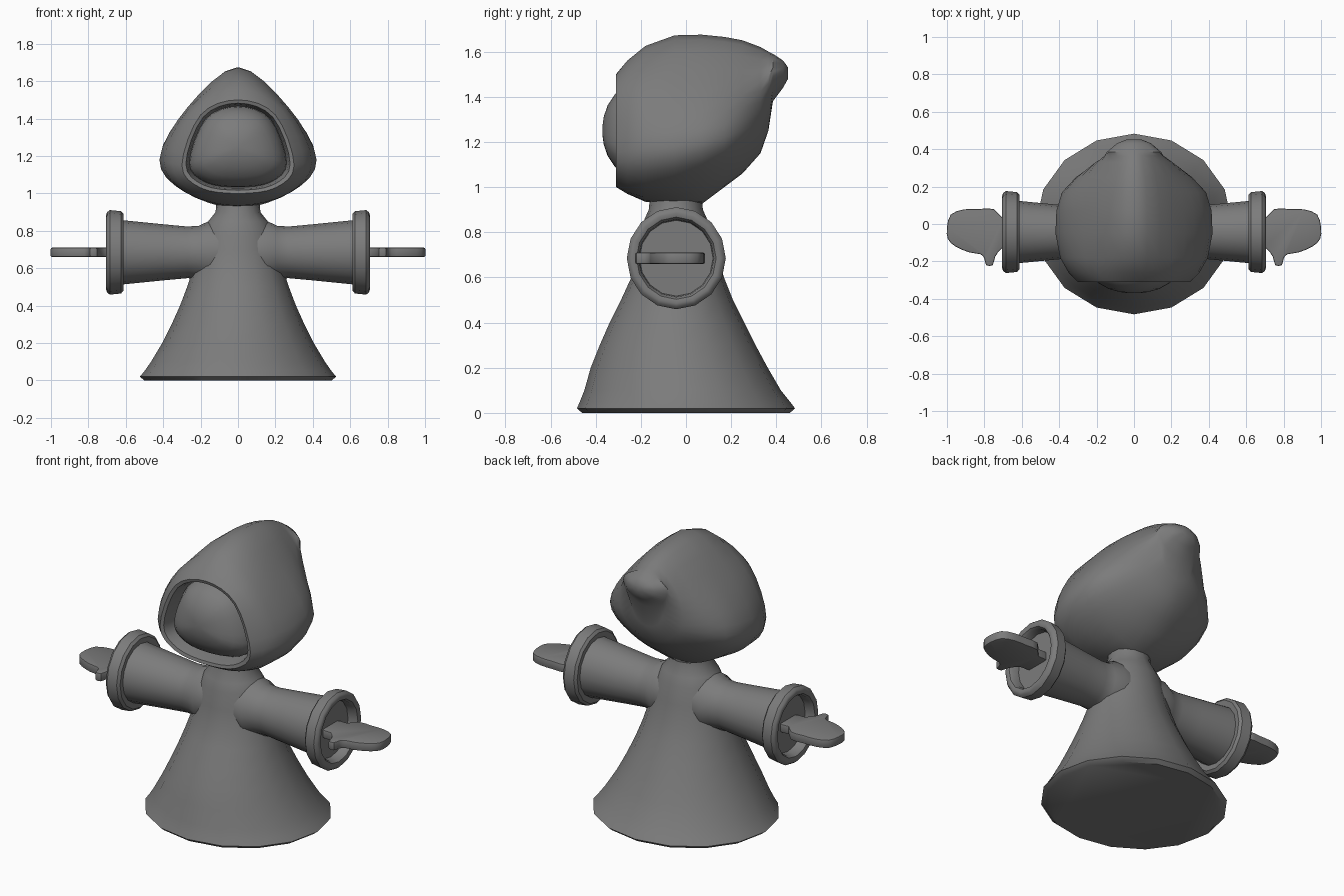
import bpy, bmesh, math
from mathutils import Vector

if "Cube" in bpy.data.objects:
    bpy.data.objects.remove(bpy.data.objects["Cube"])

grey = bpy.data.materials.new("charcoal cloth")
grey.diffuse_color = (0.2, 0.2, 0.2, 1)
grey.use_nodes = True
grey.node_tree.nodes["Principled BSDF"].inputs["Base Color"].default_value = grey.diffuse_color


def finish(name, bm, angle=40):
    """Turn a bmesh into a smooth-shaded object."""
    bmesh.ops.remove_doubles(bm, verts=bm.verts, dist=0.0005)
    bmesh.ops.recalc_face_normals(bm, faces=bm.faces)
    me = bpy.data.meshes.new(name)
    bm.to_mesh(me)
    bm.free()
    me.materials.append(grey)
    ob = bpy.data.objects.new(name, me)
    bpy.context.collection.objects.link(ob)
    bpy.ops.object.select_all(action='DESELECT')
    ob.select_set(True)
    bpy.context.view_layer.objects.active = ob
    bpy.ops.object.shade_smooth_by_angle(angle=math.radians(angle))
    return ob


def loft(name, rings, cap_start=True, cap_end=True, angle=40):
    """Skin a list of equal-length rings."""
    bm = bmesh.new()
    rows = [[bm.verts.new(p) for p in r] for r in rings]
    n = len(rows[0])
    for a, b in zip(rows, rows[1:]):
        for i in range(n):
            j = (i + 1) % n
            bm.faces.new((a[i], a[j], b[j], b[i]))
    if cap_start:
        bm.faces.new(rows[0])
    if cap_end:
        bm.faces.new(rows[-1])
    return finish(name, bm, angle)


def spline(points, steps):
    """Closed Catmull-Rom curve through the points."""
    out, n = [], len(points)
    for i in range(n):
        p0, p1, p2, p3 = (Vector(points[(i + k) % n]) for k in (-1, 0, 1, 2))
        for s in range(steps):
            t = s / steps
            out.append(0.5 * (2 * p1 + (p2 - p0) * t + (2 * p0 - 5 * p1 + 4 * p2 - p3) * t * t
                              + (3 * p1 - p0 - 3 * p2 + p3) * t ** 3))
    return out


def circle(n):
    return [(math.cos(2 * math.pi * i / n), math.sin(2 * math.pi * i / n)) for i in range(n)]


# Robe: z, x radius, y radius, y centre
robe = [(0, .50, .46, 0), (.02, .525, .483, 0), (.05, .50, .465, -.005), (.1, .465, .435, -.015),
        (.2, .405, .392, -.03), (.3, .355, .345, -.037), (.4, .31, .298, -.04), (.5, .272, .248, -.04),
        (.6, .24, .205, -.037), (.7, .215, .18, -.04), (.8, .19, .16, -.042), (.85, .16, .142, -.045),
        (.9, .12, .12, -.045), (.95, .115, .115, -.045)]
loft("robe", [[(rx * c, yc + ry * s, z) for c, s in circle(16)] for z, rx, ry, yc in robe])

# Hood: y, bottom z, low side x z, widest x z, upper side x z, top z
hood = [(-.31, 1.00, .20, 1.03, .30, 1.15, .20, 1.42, 1.50),
        (-.26, .97, .24, 1.01, .35, 1.16, .24, 1.44, 1.56),
        (-.18, .935, .27, 1.00, .395, 1.17, .265, 1.45, 1.625),
        (-.05, .92, .29, 1.01, .42, 1.18, .27, 1.46, 1.672),
        (.07, .925, .28, 1.03, .415, 1.20, .265, 1.46, 1.675),
        (.17, 1.00, .25, 1.07, .385, 1.22, .25, 1.46, 1.665),
        (.25, 1.06, .19, 1.12, .31, 1.25, .22, 1.46, 1.65),
        (.33, 1.15, .12, 1.19, .20, 1.29, .18, 1.47, 1.62),
        (.365, 1.25, .07, 1.28, .11, 1.36, .155, 1.49, 1.60),
        (.385, 1.38, .07, 1.40, .13, 1.45, .135, 1.53, 1.59),
        (.43, 1.44, .05, 1.45, .09, 1.48, .08, 1.53, 1.56),
        (.452, 1.48, .02, 1.485, .04, 1.50, .03, 1.52, 1.53)]


def hood_ring(y, zb, x1, z1, x2, z2, x3, z3, zt):
    half = [(x1, z1), (x2, z2), (x3, z3)]
    pts = [(0, zb)] + half + [(0, zt)] + [(-x, z) for x, z in reversed(half)]
    return [(p.x, y, p.y) for p in spline(pts, 4)]


front = hood_ring(*hood[0])


def shrunk(s, y):
    """Front outline scaled about the middle of the face."""
    return [(x * s, y, 1.25 + (z - 1.25) * s) for x, _, z in front]


lip = [shrunk(.86, -.18), shrunk(.9, -.27), shrunk(.93, -.305)]
loft("hood", lip + [hood_ring(*h) for h in hood], cap_start=False)
loft("face", [shrunk(s, y) for s, y in
              [(.87, -.19), (.85, -.23), (.76, -.28), (.64, -.315), (.45, -.347), (.25, -.364), (.08, -.37)]])

# Arms, cuffs and hands on both sides
AY, AZ = -.043, .685
sleeve = [(.05, .15), (.16, .165), (.21, .142), (.27, .138), (.4, .15), (.62, .172)]
cuff = [(.62, .15), (.612, .205), (.625, .22), (.685, .226), (.70, .215), (.705, .20),
        (.70, .182), (.685, .172), (.645, .168)]
hand = [(.62, .02), (.70, .03), (.75, .08), (.83, .08), (.91, .078), (.98, .05), (1.0, -.02), (.995, -.08),
        (.955, -.12), (.88, -.152), (.82, -.162), (.80, -.185), (.79, -.22), (.755, -.22),
        (.742, -.175), (.70, -.125), (.62, -.11)]
for side, m in (("right", 1), ("left", -1)):
    for part, prof in (("sleeve", sleeve), ("cuff", cuff)):
        loft(f"{side}_{part}", [[(m * x, AY + r * .97 * c, AZ + r * s) for c, s in circle(16)] for x, r in prof])
    # Flat mitten with softened edges
    bm = bmesh.new()
    outline = spline(hand, 2)
    base = bm.faces.new([bm.verts.new((m * p.x, p.y, AZ - .025)) for p in outline])
    top = bmesh.ops.extrude_face_region(bm, geom=[base])
    verts = [v for v in top["geom"] if isinstance(v, bmesh.types.BMVert)]
    bmesh.ops.translate(bm, verts=verts, vec=(0, 0, .05))
    rims = [e for e in bm.edges if abs(e.verts[0].co.z - e.verts[1].co.z) < .001]
    bmesh.ops.bevel(bm, geom=rims, offset=.007, segments=2, affect='EDGES', profile=.5)
    finish(f"{side}_hand", bm)
